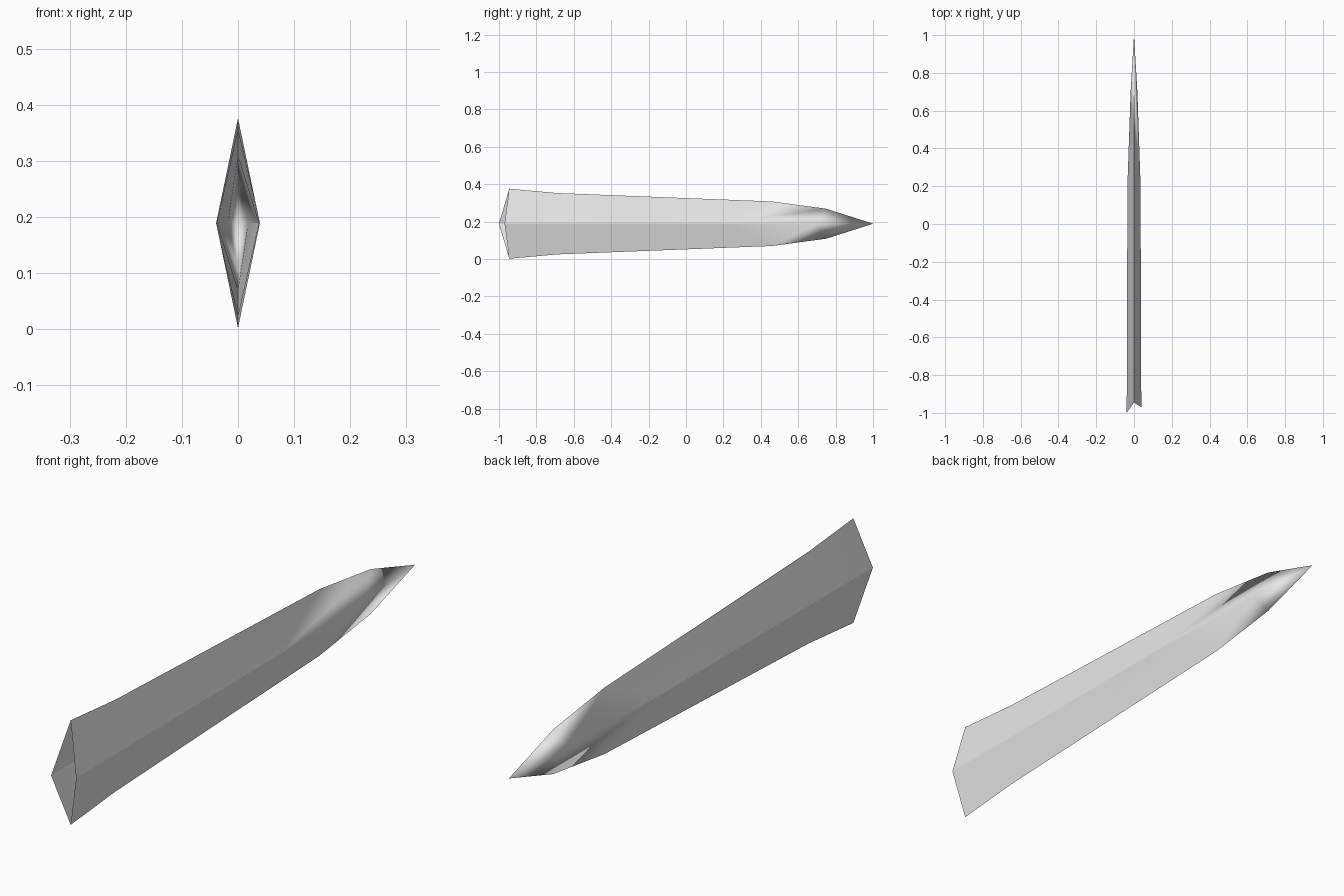
import bpy
import bmesh

default = bpy.data.objects.get("Cube")
if default:
    bpy.data.objects.remove(default, do_unlink=True)

# Plain steel-grey material
grey = bpy.data.materials.new("light_grey")
grey.use_nodes = True
colour = (0.8, 0.8, 0.8, 1)
grey.diffuse_color = colour
grey.node_tree.nodes["Principled BSDF"].inputs["Base Color"].default_value = colour

MID = 0.189   # height of the central ridges
# Per station: edge y, edge half height, right ridge y, left ridge y, ridge half width
stations = [
    (-0.945, 0.187, -1.0, -0.97, 0.039),
    (-0.69, 0.164, -0.70, -0.70, 0.037),
    (0.46, 0.119, 0.20, 0.20, 0.035),
    (0.75, 0.080, 0.70, 0.70, 0.018),
]

# Hollow diamond-section blade, open at the base
bm = bmesh.new()
rings = []
for edge_y, half_h, right_y, left_y, half_w in stations:
    corners = [(0, edge_y, MID + half_h), (-half_w, right_y, MID),
               (0, edge_y, MID - half_h), (half_w, left_y, MID)]
    rings.append([bm.verts.new(c) for c in corners])
tip = bm.verts.new((0, 1.0, MID))

for a, b in zip(rings, rings[1:]):
    for i in range(4):
        j = (i + 1) % 4
        bm.faces.new((a[i], a[j], b[j], b[i]))
for i in range(4):
    bm.faces.new((rings[-1][i], rings[-1][(i + 1) % 4], tip))
bmesh.ops.recalc_face_normals(bm, faces=bm.faces[:])
if sum(f.normal.x * f.calc_center_median().x for f in bm.faces) < 0:
    bmesh.ops.reverse_faces(bm, faces=bm.faces[:])

# Crisp ridges and cutting edges, softly shaded point
for face in bm.faces:
    face.smooth = True
for a, b in zip(rings, rings[1:]):
    for i in range(4):
        bm.edges.get((a[i], b[i])).smooth = False

mesh = bpy.data.meshes.new("blade")
bm.to_mesh(mesh)
bm.free()
mesh.materials.append(grey)
blade = bpy.data.objects.new("blade", mesh)
bpy.context.scene.collection.objects.link(blade)
